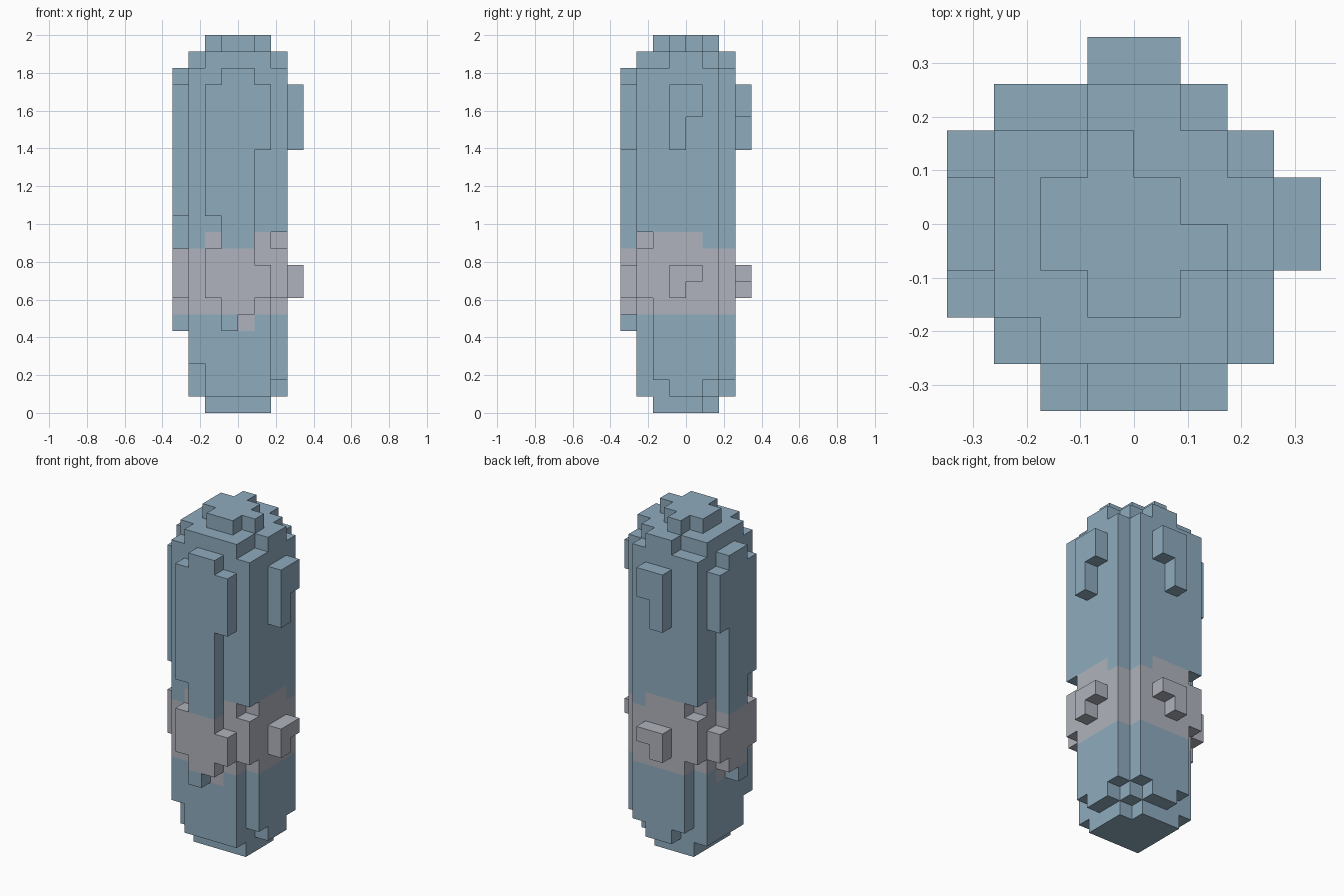
import bpy, bmesh, math
from mathutils import Vector

cube = bpy.data.objects.get("Cube")
if cube:
    bpy.data.objects.remove(cube, do_unlink=True)

UNIT = 2 / 23          # edge of one block
cells = {}             # block position -> part name


def swap(c):
    return (c[1], c[0], c[2])


def box(x, y, z):
    return [(i, j, k) for i in range(*x) for j in range(*y) for k in range(*z)]


def add(part, x, y, z, twin=None):
    """Fill a box of blocks, and its copy mirrored across the diagonal."""
    for c in box(x, y, z):
        cells[c] = part
        cells[swap(c)] = twin or part


def cut(x, y, z):
    for c in box(x, y, z):
        cells.pop(c, None)
        cells.pop(swap(c), None)


# Square column with stepped corners
add("column", (-3, 3), (-3, 3), (1, 22))
cut((2, 3), (2, 3), (1, 22))
cut((-3, -2), (-3, -2), (1, 3))
cut((2, 3), (-3, -2), (1, 7))
cut((2, 3), (-3, -2), (10, 11))
cut((2, 3), (-2, -1), (1, 2))
cut((2, 3), (1, 2), (1, 2))
# Chamfered upper rim
cut((2, 3), (-3, -1), (21, 22))
cut((2, 3), (1, 2), (21, 22))
cut((-3, -2), (-3, -2), (21, 22))

# Foot and cap
add("foot", (-2, 2), (-2, 2), (0, 1))
cut((1, 2), (1, 2), (0, 1))
add("cap", (-2, 1), (-1, 1), (22, 23))
add("cap", (-1, 1), (-2, -1), (22, 23))
add("cap", (1, 2), (-1, 0), (22, 23))

# Broad raised plates on the front and one side
for x, z in [((-2, -1), (12, 20)), ((-2, -1), (7, 10)), ((-1, 0), (5, 21)),
             ((0, 1), (6, 21)), ((1, 2), (16, 20)), ((1, 2), (7, 9))]:
    add("front_plate", x, (-4, -3), z, "right_plate")

# Small hooked plates on the other two sides
for y, z in [((-1, 0), (16, 20)), ((0, 1), (18, 20)),
             ((-1, 0), (7, 9)), ((0, 1), (8, 9))]:
    add("left_hook", (3, 4), y, z, "back_hook")


def material(name, colour):
    m = bpy.data.materials.new(name)
    m.use_nodes = True
    m.diffuse_color = colour
    m.node_tree.nodes["Principled BSDF"].inputs["Base Color"].default_value = colour
    return m


materials = [material("slate_blue", (0.275, 0.407, 0.515, 1)),
             material("pale_mauve", (0.434, 0.45, 0.509, 1))]


def in_band(c):
    """Pale band round the column, with uneven upper and lower edges."""
    if 6 <= c[2] < 10:
        return True
    for x, y, z in (c, swap(c)):
        if z == 10 and (y == -3 and x in (-2, 1, 2) or x == 2 and -3 <= y < 1):
            return True
        if z == 5 and (x, y) == (0, -3):
            return True
    return False


def build(part):
    """Skin the blocks of one part, leaving out faces that touch other blocks."""
    bm = bmesh.new()
    for c in [c for c, p in cells.items() if p == part]:
        for axis in range(3):
            for side in (-1, 1):
                n = Vector((0, 0, 0))
                n[axis] = side
                if tuple(int(a + b) for a, b in zip(c, n)) in cells:
                    continue
                u = Vector((0, 0, 0))
                u[(axis + 1) % 3] = 0.5
                v = n.cross(u)
                mid = Vector(c) + Vector((0.5, 0.5, 0.5)) + n / 2
                face = bm.faces.new([bm.verts.new((mid + d) * UNIT)
                                     for d in (-u - v, u - v, u + v, v - u)])
                face.material_index = int(in_band(c))
    bmesh.ops.remove_doubles(bm, verts=bm.verts, dist=UNIT / 100)
    bmesh.ops.dissolve_limit(bm, angle_limit=math.radians(1), verts=bm.verts,
                             edges=bm.edges, delimit={'MATERIAL'})
    mesh = bpy.data.meshes.new(part)
    bm.to_mesh(mesh)
    bm.free()
    for m in materials:
        mesh.materials.append(m)
    bpy.context.collection.objects.link(bpy.data.objects.new(part, mesh))


for part in sorted(set(cells.values())):
    build(part)
